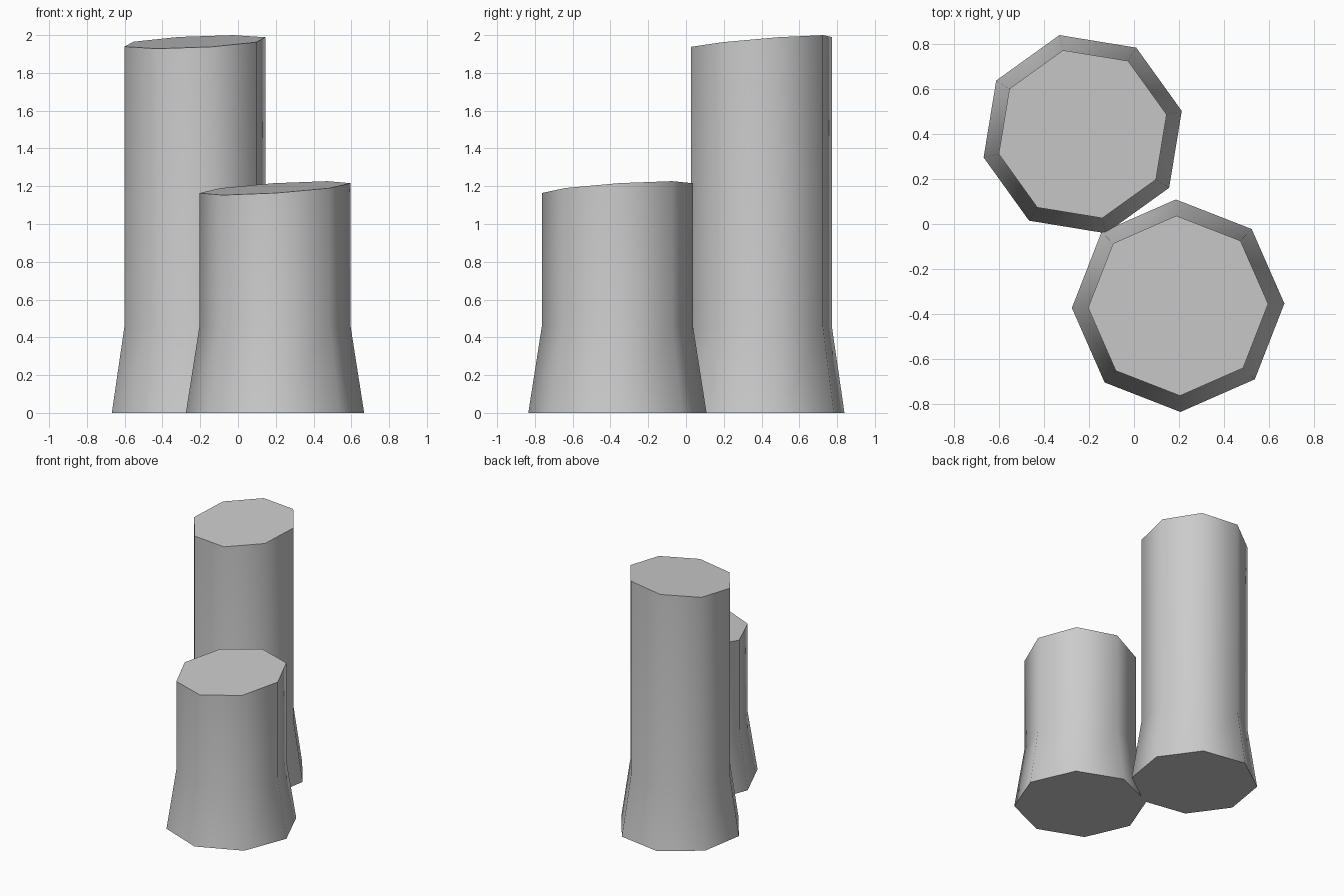
import bpy, bmesh, math

cube = bpy.data.objects.get("Cube")
if cube:
    bpy.data.objects.remove(cube, do_unlink=True)

stone = bpy.data.materials.new("light_grey_stone")
stone.use_nodes = True
colour = (0.6, 0.6, 0.6, 1.0)
stone.diffuse_color = colour
stone.node_tree.nodes["Principled BSDF"].inputs["Base Color"].default_value = colour

SIDES = 8
FLARE_TOP = 0.46


def column(name, centre, turn, foot_radius, shaft_radius, height, slope):
    """Octagonal shaft with a flared foot and a slanted flat top."""
    bm = bmesh.new()

    def ring(radius, z, tilt=(0, 0)):
        verts = []
        for i in range(SIDES):
            a = math.radians(turn) + math.tau * i / SIDES
            x, y = radius * math.cos(a), radius * math.sin(a)
            verts.append(bm.verts.new((x, y, z + tilt[0] * x + tilt[1] * y)))
        return verts

    rings = [ring(foot_radius, 0), ring(shaft_radius, FLARE_TOP),
             ring(shaft_radius, height, slope)]
    for low, high in zip(rings, rings[1:]):
        for i in range(SIDES):
            j = (i + 1) % SIDES
            bm.faces.new((low[i], low[j], high[j], high[i]))
    bm.faces.new(rings[0][::-1])
    bm.faces.new(rings[-1])

    mesh = bpy.data.meshes.new(name)
    bm.to_mesh(mesh)
    bm.free()
    mesh.materials.append(stone)
    obj = bpy.data.objects.new(name, mesh)
    obj.location = (*centre, 0)
    bpy.context.collection.objects.link(obj)

    # Smooth sides, crisp rims
    bpy.ops.object.select_all(action='DESELECT')
    obj.select_set(True)
    bpy.context.view_layer.objects.active = obj
    bpy.ops.object.shade_smooth_by_angle(angle=math.radians(60))


# Tall column behind, short column in front
column("tall_column", (-0.228, 0.399), 13.2, 0.452, 0.383, 1.964, (0.047, 0.081))
column("short_column", (0.196, -0.363), 1.2, 0.472, 0.4, 1.19, (0.064, 0.066))
